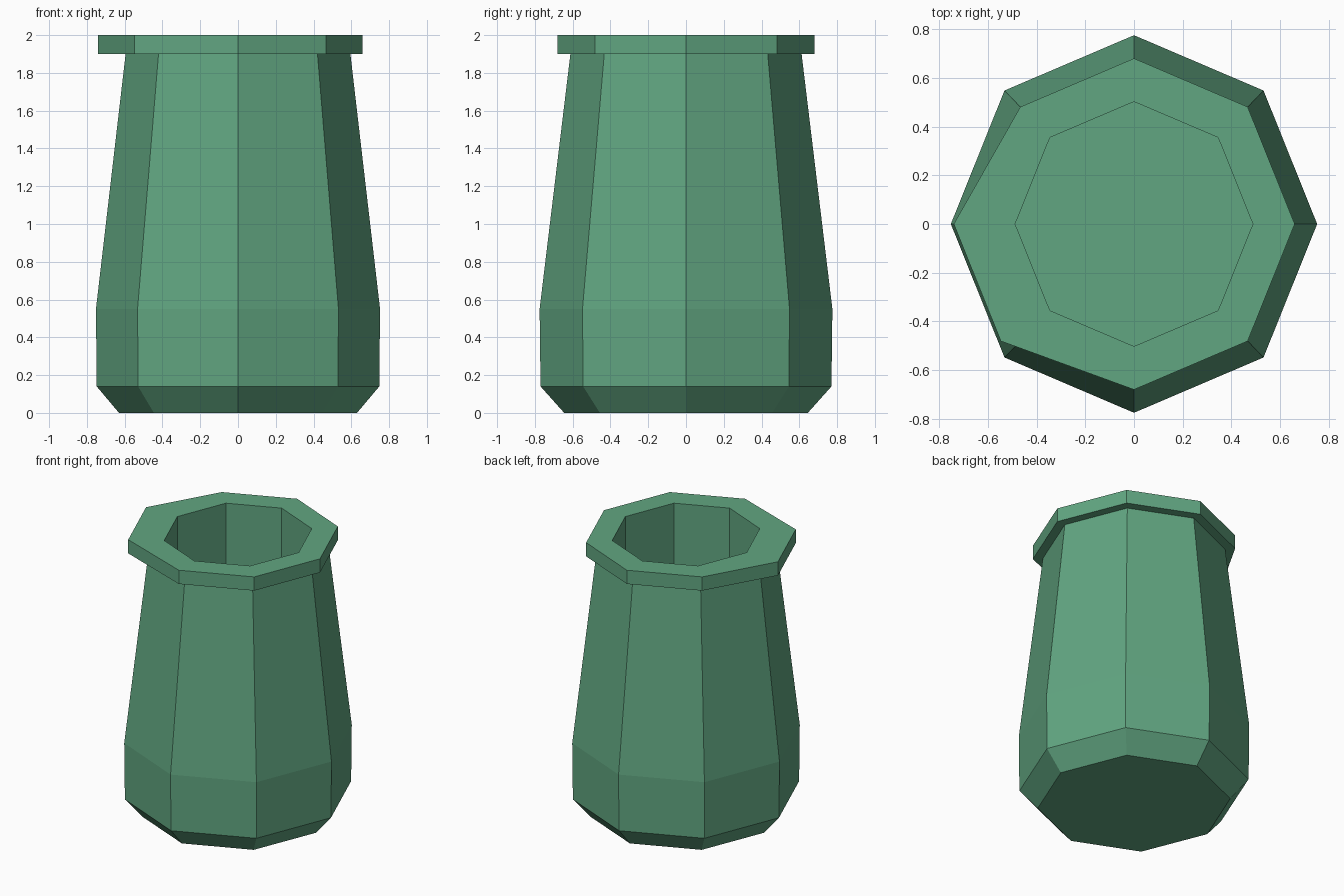
import bpy, bmesh
from math import sin, cos, pi

if "Cube" in bpy.data.objects:
    bpy.data.objects.remove(bpy.data.objects["Cube"])

SIDES = 8
mat = bpy.data.materials.new("green_glaze")
mat.diffuse_color = (0.12, 0.38, 0.22, 1)
mat.use_nodes = True
mat.node_tree.nodes["Principled BSDF"].inputs["Base Color"].default_value = mat.diffuse_color


def ring(bm, rx, ry, z, shift=0.0):
    """Octagonal ring; shift pushes the left and front-left corners outward."""
    verts = []
    for i in range(SIDES):
        a = 2 * pi * i / SIDES
        dx = -shift if i in (4, 5) else 0
        verts.append(bm.verts.new((rx * cos(a) + dx, ry * sin(a), z)))
    return verts


# Outer profile from base to rim, then down the straight inner wall
profile = [
    (0.63, 0.645, 0.0),
    (0.748, 0.77, 0.14),
    (0.752, 0.775, 0.55),
    (0.595, 0.612, 1.9),
    (0.66, 0.68, 1.9, 0.08),
    (0.66, 0.68, 2.0, 0.08),
    (0.488, 0.502, 2.0),
    (0.488, 0.502, 0.55),
]

bm = bmesh.new()
rings = [ring(bm, *p) for p in profile]
for lo, hi in zip(rings, rings[1:]):
    for i in range(SIDES):
        j = (i + 1) % SIDES
        bm.faces.new((lo[i], lo[j], hi[j], hi[i]))

# Base and inner floor
bm.faces.new(rings[0][::-1])
bm.faces.new(rings[-1])
bmesh.ops.recalc_face_normals(bm, faces=bm.faces)

mesh = bpy.data.meshes.new("pot")
bm.to_mesh(mesh)
bm.free()
mesh.materials.append(mat)
pot = bpy.data.objects.new("pot", mesh)
bpy.context.collection.objects.link(pot)
